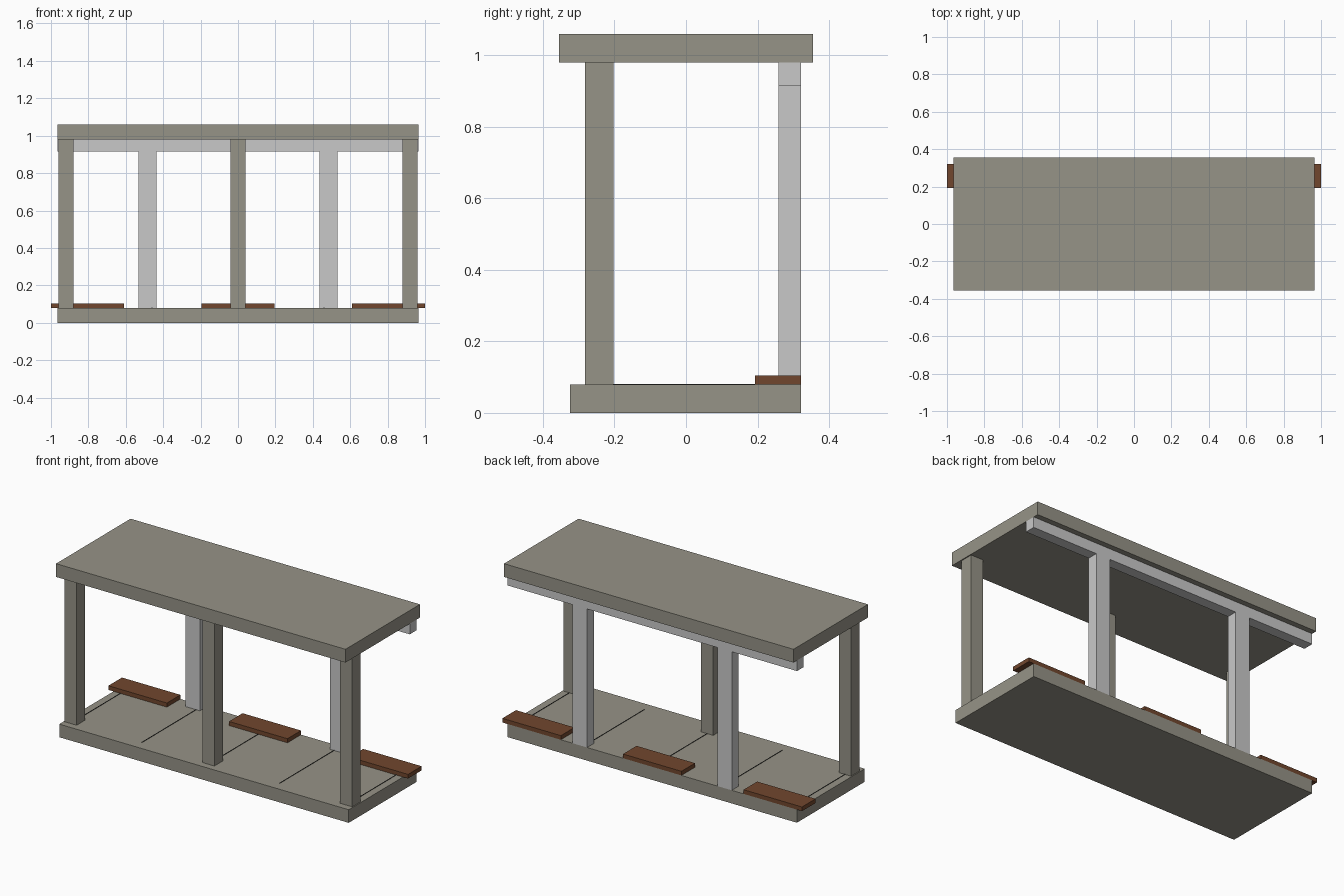
import bpy
import bmesh
from mathutils import Matrix, Vector

if "Cube" in bpy.data.objects:
    bpy.data.objects.remove(bpy.data.objects["Cube"])


def material(name, rgb):
    m = bpy.data.materials.new(name)
    m.diffuse_color = (*rgb, 1.0)
    m.use_nodes = True
    m.node_tree.nodes["Principled BSDF"].inputs["Base Color"].default_value = m.diffuse_color
    return m


CONCRETE = material("warm grey concrete", (0.305, 0.292, 0.242))
LIGHT = material("light grey", (0.584, 0.584, 0.584))
WOOD = material("brown wood", (0.165, 0.062, 0.027))
DARK = material("dark seam", (0.02, 0.02, 0.018))


def box(name, x, y, z, mat):
    """Box spanning the given (min, max) ranges."""
    lo, hi = Vector((x[0], y[0], z[0])), Vector((x[1], y[1], z[1]))
    bm = bmesh.new()
    bmesh.ops.create_cube(bm, size=1.0, matrix=Matrix.Translation((lo + hi) / 2)
                          @ Matrix.Diagonal((*(hi - lo), 1.0)))
    mesh = bpy.data.meshes.new(name)
    bm.to_mesh(mesh)
    bm.free()
    mesh.materials.append(mat)
    ob = bpy.data.objects.new(name, mesh)
    bpy.context.collection.objects.link(ob)
    return ob


# Floor and roof slabs
box("base_slab", (-0.966, 0.966), (-0.324, 0.322), (0, 0.079), CONCRETE)
box("roof_slab", (-0.966, 0.966), (-0.355, 0.355), (0.979, 1.059), CONCRETE)

# Front columns
for i, cx in enumerate((-0.92, 0, 0.92)):
    box(f"front_column_{i + 1}", (cx - 0.04, cx + 0.04), (-0.282, -0.202),
        (0.079, 0.979), CONCRETE)

# Rear beam and its two posts
box("rear_beam", (-0.966, 0.966), (0.258, 0.322), (0.915, 0.979), LIGHT)
for i, cx in enumerate((-0.483, 0.483)):
    box(f"rear_post_{i + 1}", (cx - 0.048, cx + 0.048), (0.258, 0.322),
        (0.079, 0.915), LIGHT)

# Wooden planks along the rear edge
for i, cx in enumerate((-0.805, 0, 0.805)):
    box(f"plank_{i + 1}", (cx - 0.195, cx + 0.195), (0.193, 0.322),
        (0.079, 0.104), WOOD)

# Thin seams across the floor
for i, cx in enumerate((-0.92, -0.46, 0, 0.46, 0.92)):
    box(f"floor_seam_{i + 1}", (cx - 0.002, cx + 0.002), (-0.26, 0.28),
        (0.078, 0.081), DARK)
